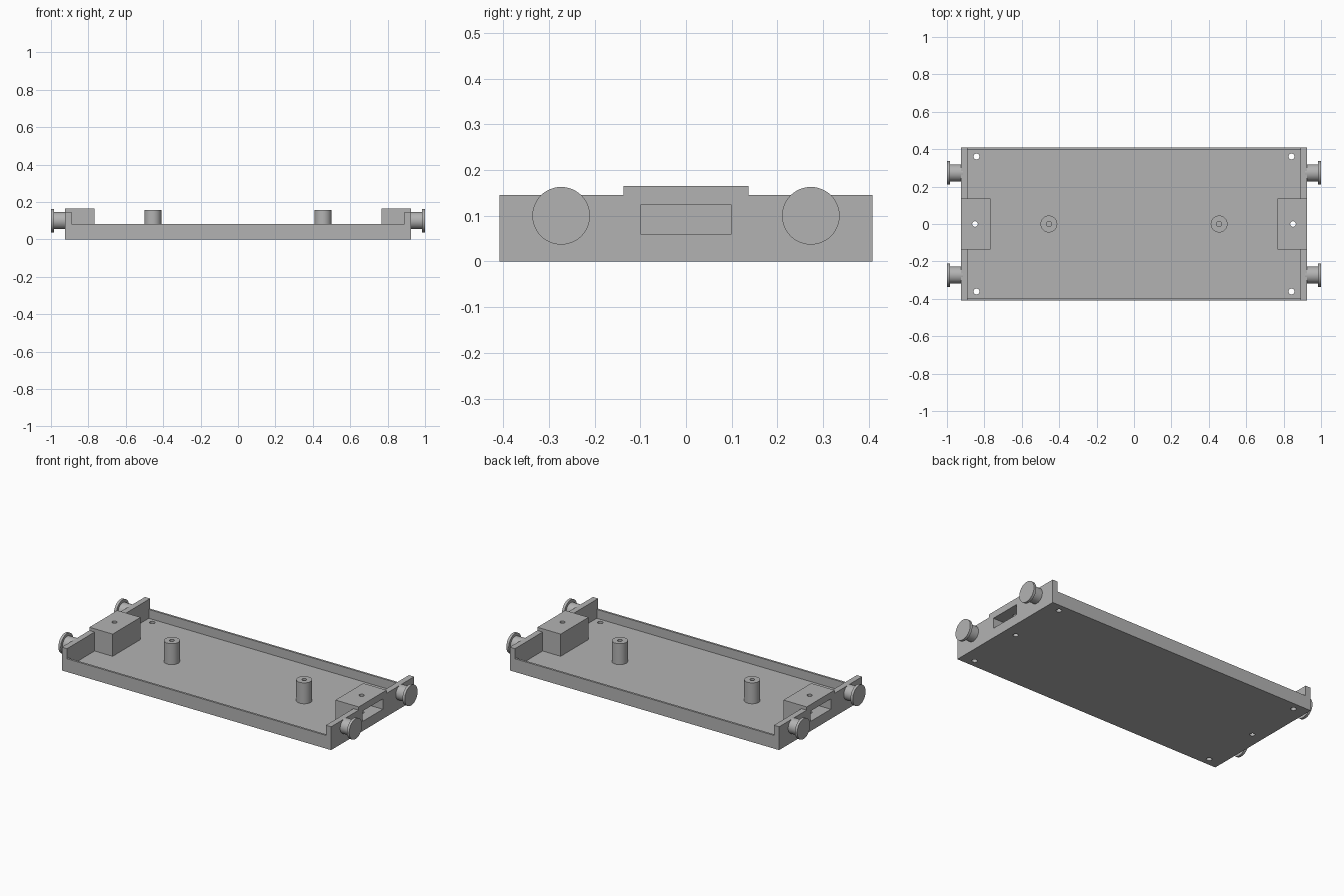
import bpy, math

if "Cube" in bpy.data.objects:
    bpy.data.objects.remove(bpy.data.objects["Cube"])

grey = bpy.data.materials.new("plain grey")
grey.diffuse_color = (0.45, 0.45, 0.45, 1)
grey.use_nodes = True
grey.node_tree.nodes["Principled BSDF"].inputs["Base Color"].default_value = grey.diffuse_color


def box(name, x0, x1, y0, y1, z0, z1):
    bpy.ops.mesh.primitive_cube_add(size=1, location=((x0 + x1) / 2, (y0 + y1) / 2, (z0 + z1) / 2))
    ob = bpy.context.object
    ob.name = name
    ob.scale = (x1 - x0, y1 - y0, z1 - z0)
    bpy.ops.object.transform_apply(location=True, rotation=True, scale=True)
    ob.data.materials.append(grey)
    return ob


def rod(name, r, x, y, z0, z1, n=32):
    bpy.ops.mesh.primitive_cylinder_add(vertices=n, radius=r, depth=z1 - z0, location=(x, y, (z0 + z1) / 2))
    ob = bpy.context.object
    ob.name = name
    bpy.ops.object.transform_apply(location=True, rotation=True, scale=True)
    ob.data.materials.append(grey)
    return ob


def combine(target, tool, operation):
    """Apply a boolean and remove the tool."""
    m = target.modifiers.new("bool", 'BOOLEAN')
    m.operation, m.solver, m.object = operation, 'EXACT', tool
    bpy.context.view_layer.objects.active = target
    bpy.ops.object.modifier_apply(modifier=m.name)
    bpy.data.objects.remove(tool, do_unlink=True)


def smooth(ob):
    bpy.ops.object.select_all(action='DESELECT')
    ob.select_set(True)
    bpy.context.view_layer.objects.active = ob
    bpy.ops.object.shade_smooth_by_angle(angle=math.radians(30))


L, W, FLOOR = 0.926, 0.408, 0.027

# Tray with low side walls and taller end walls
tray = box("tray", -L, L, -W, W, 0, 0.145)
combine(tray, box("cavity", -0.89, 0.89, -0.395, 0.395, FLOOR, 0.3), 'DIFFERENCE')
combine(tray, box("side_cut", -0.89, 0.89, -0.6, 0.6, 0.082, 0.3), 'DIFFERENCE')

for s in (-1, 1):
    # Coupling block with an open pocket and a vertical screw hole
    xs = sorted((s * 0.766, s * L))
    combine(tray, box("coupling_block", *xs, -0.137, 0.137, 0.01, 0.165), 'UNION')
    xs = sorted((s * 0.795, s * 1.1))
    combine(tray, box("pocket", *xs, -0.1, 0.1, 0.06, 0.124), 'DIFFERENCE')
    combine(tray, rod("screw_hole", 0.015, s * 0.85, 0, -0.1, 0.3, 24), 'DIFFERENCE')
    # Corner holes through the floor
    for t in (-1, 1):
        combine(tray, rod("corner_hole", 0.016, s * 0.842, t * 0.361, -0.1, 0.1, 24), 'DIFFERENCE')

    # Hollow mounting post
    post = rod("mounting_post", 0.045, s * 0.455, 0, FLOOR - 0.005, 0.157)
    combine(post, rod("post_hole", 0.014, s * 0.455, 0, FLOOR + 0.003, 0.3, 24), 'DIFFERENCE')
    smooth(post)

    # Turned buffers: round shank and wide flat head
    for t in (-1, 1):
        profile = [(0.915, 0), (0.915, 0.046), (0.984, 0.046), (0.984, 0.063), (1.0, 0.063), (1.0, 0)]
        n = 48
        verts, faces = [], []
        for x, r in profile[1:-1]:
            for i in range(n):
                a = 2 * math.pi * i / n
                verts.append((s * x, t * 0.273 + r * s * math.cos(a), 0.1 + r * math.sin(a)))
        for k in range(3):
            for i in range(n):
                j = (i + 1) % n
                faces.append((k * n + i, k * n + j, (k + 1) * n + j, (k + 1) * n + i))
        faces += [tuple(range(n))[::-1], tuple(range(3 * n, 4 * n))]
        faces = [f[::-1] for f in faces[:-2]] + faces[-2:]
        me = bpy.data.meshes.new("buffer")
        me.from_pydata(verts, [], faces)
        me.materials.append(grey)
        buf = bpy.data.objects.new("buffer", me)
        bpy.context.collection.objects.link(buf)
        # Make all normals point outward
        bpy.context.view_layer.objects.active = buf
        bpy.ops.object.mode_set(mode='EDIT')
        bpy.ops.mesh.select_all(action='SELECT')
        bpy.ops.mesh.normals_make_consistent(inside=False)
        bpy.ops.object.mode_set(mode='OBJECT')
        smooth(buf)

smooth(tray)
